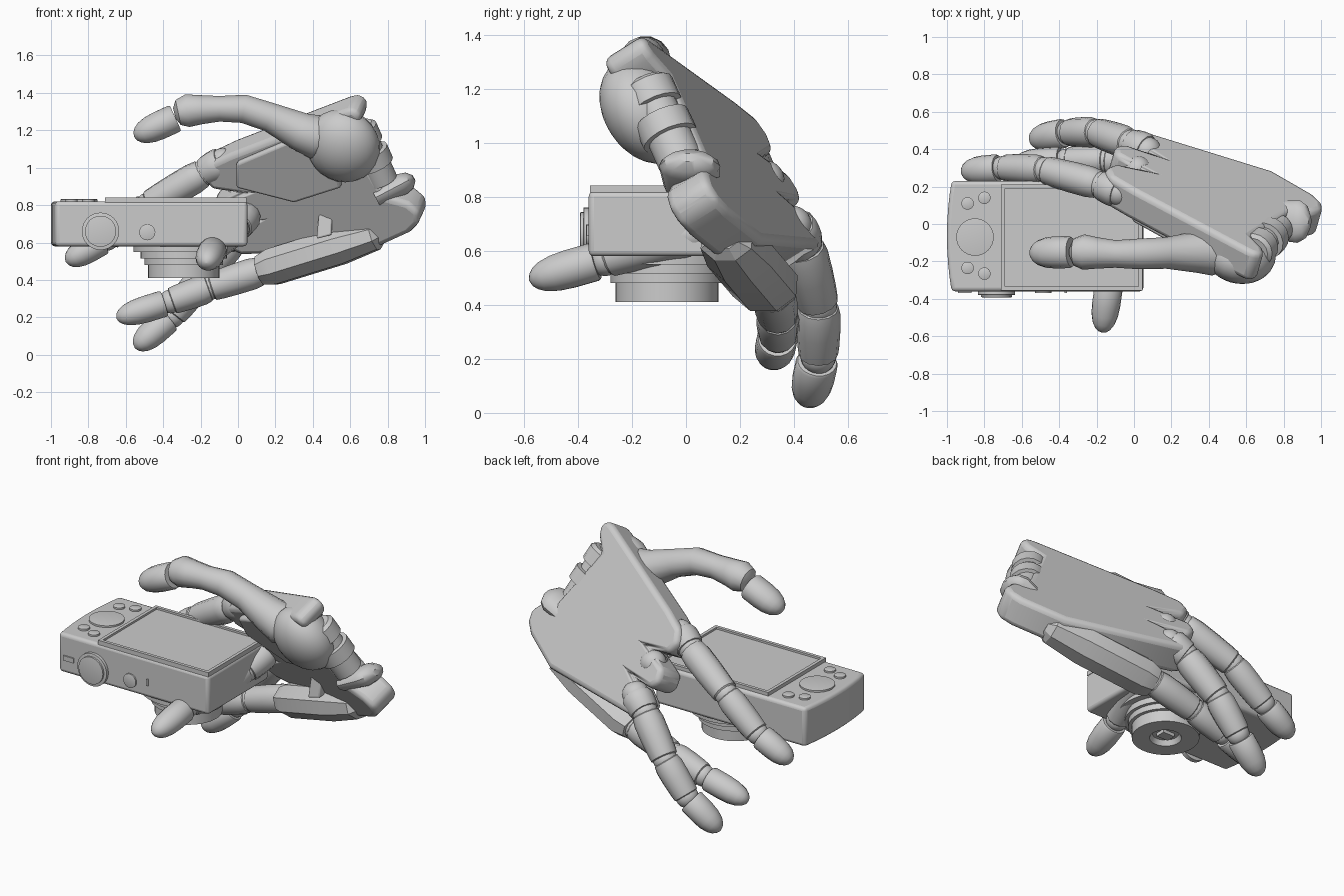
import bpy, bmesh, math
from mathutils import Vector, Matrix

if "Cube" in bpy.data.objects:
    bpy.data.objects.remove(bpy.data.objects["Cube"], do_unlink=True)

GREY = (0.6, 0.6, 0.6, 1)
mat = bpy.data.materials.new("plain grey")
mat.use_nodes = True
mat.diffuse_color = GREY
mat.node_tree.nodes["Principled BSDF"].inputs["Base Color"].default_value = GREY


def finish(name, bm, bevel=0, angle=35):
    bmesh.ops.recalc_face_normals(bm, faces=bm.faces)
    me = bpy.data.meshes.new(name)
    bm.to_mesh(me)
    bm.free()
    me.materials.append(mat)
    ob = bpy.data.objects.new(name, me)
    bpy.context.collection.objects.link(ob)
    if bevel:
        mod = ob.modifiers.new("soft edges", "BEVEL")
        mod.width, mod.segments, mod.limit_method = bevel, 3, "ANGLE"
    bpy.ops.object.select_all(action="DESELECT")
    bpy.context.view_layer.objects.active = ob
    ob.select_set(True)
    bpy.ops.object.shade_smooth_by_angle(angle=math.radians(angle))
    return ob


def prism(name, pts, vec, bevel=0):
    # Flat outline pushed along a vector
    bm = bmesh.new()
    face = bm.faces.new([bm.verts.new(p) for p in pts])
    new = bmesh.ops.extrude_face_region(bm, geom=[face])["geom"]
    bmesh.ops.translate(bm, vec=vec, verts=[v for v in new if isinstance(v, bmesh.types.BMVert)])
    return finish(name, bm, bevel)


def tube(name, pts, radii, sides=14, wide=1.0, turn=0.0, up=(0, 0, 1), angle=35):
    # Closed sweep with a radius for each point
    bm = bmesh.new()
    pts = [Vector(p) for p in pts]
    rings = []
    for i, p in enumerate(pts):
        d = (pts[min(i + 1, len(pts) - 1)] - pts[max(i - 1, 0)]).normalized()
        a = d.cross(Vector(up)).normalized()
        b = a.cross(d)
        ring = []
        for k in range(sides):
            t = math.tau * k / sides + turn
            ring.append(bm.verts.new(p + radii[i] * (a * math.cos(t) * wide + b * math.sin(t))))
        rings.append(ring)
    for r, s in zip(rings, rings[1:]):
        for k in range(sides):
            bm.faces.new((r[k], r[k - 1], s[k - 1], s[k]))
    bm.faces.new(rings[0])
    bm.faces.new(rings[-1])
    return finish(name, bm, angle=angle)


def along(name, a, b, shape, r, **kw):
    # Tube between two points; shape lists (fraction, relative radius)
    a, b = Vector(a), Vector(b)
    return tube(name, [a.lerp(b, t) for t, _ in shape], [r * s for _, s in shape], **kw)


def ball(name, centre, size, axis=(0, 0, 1)):
    # Ellipsoid whose last size runs along the axis
    bm = bmesh.new()
    turn = Vector(axis).to_track_quat("Z", "Y").to_matrix().to_4x4()
    m = Matrix.Translation(centre) @ turn @ Matrix.Diagonal((*size, 1))
    bmesh.ops.create_uvsphere(bm, u_segments=24, v_segments=14, radius=1, matrix=m)
    return finish(name, bm)


def rod(name, a, b, r):
    return along(name, a, b, [(0, 0.93), (0.06, 1), (0.94, 1), (1, 0.93)], r, sides=32, up=(1, 0, 0))


def rect(x0, x1, y0, y1, z):
    return [(x0, y0, z), (x1, y0, z), (x1, y1, z), (x0, y1, z)]


# Camera body with a gently bowed grip end
left = [(-1.0 + 0.025 * (2 * k / 8 - 1) ** 2, 0.23 - 0.59 * k / 8, 0.58) for k in range(9)]
prism("camera_body", left + [(0.05, -0.36, 0.58), (0.05, 0.23, 0.58)], (0, 0, 0.24), 0.02)

# Screen panel inside a raised frame
prism("screen", rect(-0.7, 0.035, -0.345, 0.2, 0.815), (0, 0, 0.015))
for name, box in (("front", (-0.71, 0.045, -0.355, -0.335)), ("back", (-0.71, 0.045, 0.19, 0.21)),
                  ("right", (-0.71, -0.69, -0.335, 0.19)), ("left", (0.025, 0.045, -0.335, 0.19))):
    prism(f"screen_frame_{name}", rect(*box, 0.815), (0, 0, 0.027))

# Controls
rod("pad_dial", (-0.85, -0.07, 0.81), (-0.85, -0.07, 0.832), 0.1)
for i, (x, y) in enumerate([(-0.89, 0.11), (-0.8, 0.14), (-0.89, -0.235), (-0.8, -0.265)]):
    rod(f"back_button_{i}", (x, y, 0.81), (x, y, 0.832), 0.033)
rod("mode_dial", (-0.735, -0.35, 0.66), (-0.735, -0.38, 0.66), 0.1)
rod("mode_dial_cap", (-0.735, -0.37, 0.66), (-0.735, -0.392, 0.66), 0.083)
rod("shutter_button", (-0.485, -0.35, 0.655), (-0.485, -0.37, 0.655), 0.043)
for name, x, w, h in (("switch_slot", -0.905, 0.035, 0.015), ("indicator_slot", -0.365, 0.006, 0.02)):
    prism(name, [(x + sx * w, -0.355, 0.675 + sz * h) for sx, sz in ((-1, -1), (1, -1), (1, 1), (-1, 1))],
          (0, -0.013, 0))

# Stepped lens barrel with a front recess
steps = [(0.27, 0.585), (0.27, 0.55), (0.23, 0.55), (0.23, 0.515), (0.21, 0.515), (0.21, 0.48),
         (0.19, 0.48), (0.19, 0.41), (0.09, 0.41), (0.075, 0.44), (0, 0.44)]
bm = bmesh.new()
vs = [bm.verts.new((r, 0, z)) for r, z in steps]
es = [bm.edges.new(e) for e in zip(vs, vs[1:])]
bmesh.ops.spin(bm, geom=vs + es, axis=(0, 0, 1), cent=(0, 0, 0), angle=math.tau, steps=48)
bmesh.ops.remove_doubles(bm, verts=bm.verts, dist=0.0001)
finish("lens_barrel", bm).location = (-0.29, -0.07, 0)
prism("lens_window", rect(-0.33, -0.25, -0.1, -0.04, 0.45), (0, 0, -0.03))

# Palm plate: outline in x and z, laid on the slanted plane of the hand back
N = Vector((0.151, 0.519, 0.325))
IN = -N.normalized()


def on_palm(x, z, depth=0.0):
    y = -0.14 - (N.x * (x - 0.63) + N.z * (z - 1.38)) / N.y
    return Vector((x, y, z)) + IN * depth


outline = [(0.6, 1.39), (0.65, 1.405), (0.7, 1.37), (0.69, 1.32), (0.63, 1.25), (0.84, 0.93), (0.95, 0.9),
           (1.01, 0.85), (1.01, 0.79), (0.96, 0.74), (0.74, 0.64), (0.06, 0.62), (-0.01, 0.65), (-0.02, 0.72),
           (0.1, 0.79), (-0.05, 0.78), (-0.1, 0.82), (-0.1, 0.89), (0.05, 0.95), (-0.1, 0.97), (-0.15, 1.03),
           (-0.13, 1.1), (0.0, 1.16)]
prism("palm", [on_palm(*p) for p in outline], IN * 0.18, 0.03)

# Raised palm pad and thumb mount
prism("palm_pad", [on_palm(x, z, 0.17) for x, z in
                   [(0.04, 1.0), (0.04, 1.13), (0.3, 1.24), (0.55, 1.25), (0.6, 1.0), (0.35, 0.92)]],
      IN * 0.045, 0.015)
ball("thumb_mount", on_palm(0.6, 1.2, 0.16), (0.2, 0.21, 0.15), IN)

# Wrist joint between the fork lobes
along("wrist_barrel", (0.64, -0.15, 1.22), (0.77, -0.02, 0.93),
      [(0, 0.8), (0.05, 1), (0.3, 1), (0.31, 0.8), (0.45, 0.8), (0.46, 1.05), (0.7, 1.05), (0.71, 0.85), (1, 0.85)],
      0.1, sides=16)
along("wrist_lug", (0.74, 0.02, 0.84), (0.94, 0.01, 0.945), [(0, 0.9), (0.7, 1), (0.88, 0.8), (1, 0.3)], 0.06, wide=1.9)

# Little finger side plate and its bracket
along("side_plate", (0.77, 0.14, 0.65), (0.12, 0.31, 0.45), [(0, 0.45), (0.06, 0.8), (0.35, 1), (0.9, 1), (1, 0.8)],
      0.105, sides=8, wide=1.25, turn=math.pi / 8, angle=25)
prism("side_bracket", [(0.42, 0.08, 0.62), (0.5, 0.08, 0.64), (0.51, 0.1, 0.82), (0.44, 0.1, 0.83)], (0, 0.07, 0), 0.01)

# Thumb
tube("thumb", [(0.5, -0.14, 1.16), (0.41, -0.15, 1.165), (0.33, -0.15, 1.195), (0.17, -0.155, 1.27), (0.03, -0.16, 1.315),
               (-0.1, -0.16, 1.315), (-0.2, -0.155, 1.31), (-0.27, -0.15, 1.305), (-0.32, -0.15, 1.295), (-0.34, -0.15, 1.29)],
     [0.1, 0.12, 0.105, 0.08, 0.078, 0.07, 0.08, 0.09, 0.07, 0.03], wide=1.05)

BONE = [(0, 0.75), (0.05, 0.95), (0.2, 1.04), (0.5, 1.03), (0.8, 0.98), (0.95, 0.93), (1, 0.7)]
TIP = [(0, 0.93), (0.04, 1), (0.4, 1), (0.62, 0.94), (0.8, 0.78), (0.91, 0.56), (0.97, 0.33), (1, 0.04)]
along("thumb_tip", (-0.335, -0.15, 1.265), (-0.555, -0.155, 1.165), TIP, 0.078, wide=1.1)


def finger(name, pts, r):
    # Knuckle balls, tapered bones and a rounded tip
    pts = [Vector(p) for p in pts]
    last = len(pts) - 2
    for i, (a, b) in enumerate(zip(pts, pts[1:])):
        k = r * (1 - 0.05 * i)
        ball(f"{name}_joint_{i}", a, [k * 0.88] * 3)
        if i < last:
            along(f"{name}_bone_{i}", a, b, BONE, k, sides=12)
        else:
            along(f"{name}_tip", a.lerp(b, 0.12), b, TIP, k, sides=18, wide=1.05)


finger("index", [(-0.08, 0.17, 1.03), (-0.18, 0.21, 0.975), (-0.48, 0.29, 0.8), (-0.7, 0.3, 0.62), (-0.92, 0.28, 0.495)], 0.085)
finger("middle", [(0.02, 0.29, 0.86), (0.05, 0.22, 0.75), (0.0, 0.08, 0.68), (-0.13, -0.3, 0.57), (-0.17, -0.58, 0.49)], 0.085)
finger("ring", [(0.07, 0.39, 0.69), (-0.02, 0.43, 0.62), (-0.2, 0.49, 0.4), (-0.35, 0.49, 0.21), (-0.55, 0.45, 0.035)], 0.088)
finger("little", [(0.2, 0.3, 0.48), (0.13, 0.32, 0.45), (-0.15, 0.34, 0.36), (-0.36, 0.34, 0.285), (-0.65, 0.32, 0.195)], 0.085)
